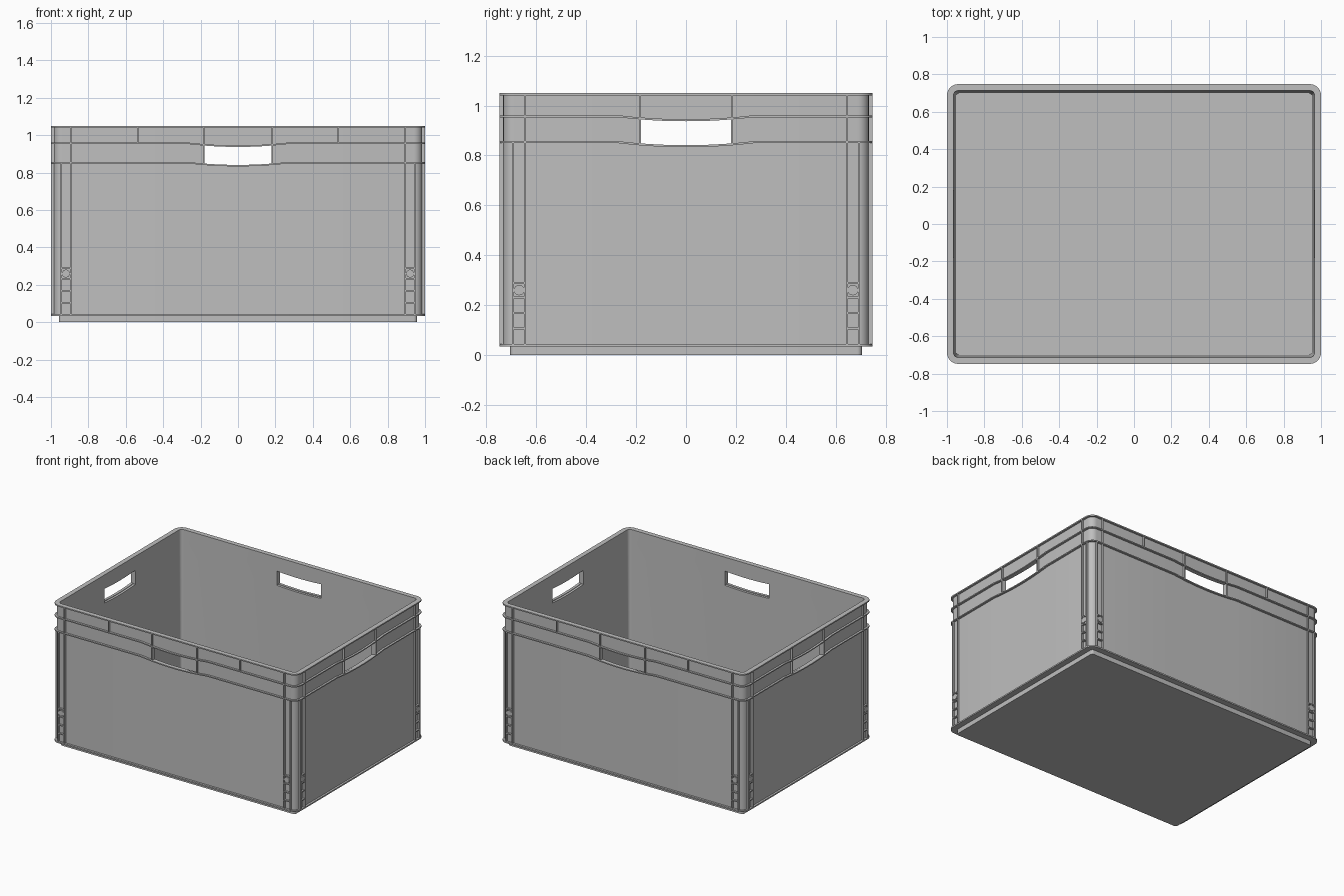
import bpy, bmesh, math
from mathutils import Vector, Matrix

if "Cube" in bpy.data.objects:
    bpy.data.objects.remove(bpy.data.objects["Cube"])

HX, HY, TOP = 1.0, 0.748, 1.05      # half sizes and height
WALL = 0.015                        # depth of the ribs in front of the wall
LOW, HIGH = 0.853, 0.957            # ribs below and above the hand holes
GRIP, DIP_SPAN = 0.18, 0.27

grey = bpy.data.materials.new("light_grey_plastic")
grey.use_nodes = True
colour = (0.52, 0.52, 0.52, 1)
grey.diffuse_color = colour
grey.node_tree.nodes["Principled BSDF"].inputs["Base Color"].default_value = colour


def finish(bm, name):
    bmesh.ops.recalc_face_normals(bm, faces=bm.faces)
    mesh = bpy.data.meshes.new(name)
    bm.to_mesh(mesh)
    bm.free()
    obj = bpy.data.objects.new(name, mesh)
    bpy.context.collection.objects.link(obj)
    mesh.materials.append(grey)
    bpy.ops.object.select_all(action='DESELECT')
    obj.select_set(True)
    bpy.context.view_layer.objects.active = obj
    bpy.ops.object.shade_smooth_by_angle(angle=math.radians(30))
    return obj


def sag(s):
    """Downward curve of the ribs around a hand hole."""
    return 0.016 * max(0.0, 1 - (s / DIP_SPAN) ** 2)


def ring(bm, inset, z, dipped=False):
    """Rounded rectangle with extra points along each side for the curved ribs."""
    r = max(0.06 - inset, 0.018)
    verts = []
    for k in range(4):
        half, out = ((HX, HY) if k % 2 == 0 else (HY, HX))
        half, out = half - inset, out - inset
        turn = Matrix.Rotation(k * math.pi / 2, 3, 'Z')
        for i in range(-9, 10):
            s = i * DIP_SPAN / 9
            drop = sag(s) if dipped else 0
            verts.append(bm.verts.new(turn @ Vector((s, -out, z - drop))))
        for i in range(7):
            a = i / 6 * math.pi / 2
            p = Vector((half - r + r * math.sin(a), -out + r - r * math.cos(a), z))
            verts.append(bm.verts.new(turn @ p))
    return verts


def loft(bm, rings):
    for a, b in zip(rings, rings[1:]):
        for i in range(len(a)):
            j = (i + 1) % len(a)
            bm.faces.new((a[i], a[j], b[j], b[i]))


# Crate body: foot, flange, wall, rim and inside as one lofted shell
bm = bmesh.new()
profile = [(0.043, 0, False), (0.043, 0.034, False), (0, 0.034, False), (0, 0.044, False),
           (WALL, 0.044, False), (WALL, LOW, True), (WALL, HIGH, True),
           (WALL, TOP - 0.009, False), (0, TOP - 0.009, False), (0, TOP, False),
           (0.035, TOP, False), (0.036, HIGH, True), (0.037, LOW, True), (0.048, 0.025, False)]
rings = [ring(bm, *p) for p in profile]
loft(bm, rings)
bm.faces.new(rings[0])
bm.faces.new(rings[-1])

# Hand holes: open the wall between the two ribs and line the opening
holes = []
for f in bm.faces:
    c = f.calc_center_median()
    side = abs(c.x) < GRIP or abs(c.y) < GRIP
    if side and LOW - 0.01 < c.z < HIGH - 0.01 and len(f.verts) == 4:
        holes.append(f)
bmesh.ops.delete(bm, geom=holes, context='FACES')
edges = [e for e in bm.edges if e.is_boundary]
for axis, sign in ((0, 1), (0, -1), (1, 1), (1, -1)):
    size = (HX, HY)[axis]
    loop = [e for e in edges if all(v.co[axis] * sign > size - 0.05 and
                                    abs(v.co[1 - axis]) < GRIP + 0.01 for v in e.verts)]
    bmesh.ops.bridge_loops(bm, edges=loop)
finish(bm, "crate_body")

# Horizontal ribs running all the way round
for name, z in (("lower_rib", LOW), ("upper_rib", HIGH)):
    bm = bmesh.new()
    section = [(0.02, -0.004), (0, -0.004), (0, 0.004), (0.02, 0.004)]
    rs = [ring(bm, inset, z + dz, True) for inset, dz in section]
    loft(bm, rs + rs[:1])
    finish(bm, name)


def side_box(bm, place, s, z0, z1, width):
    """Box standing out of one wall as far as the rim."""
    m = place @ Matrix.Translation((s, 0.0105, (z0 + z1) / 2))
    m = m @ Matrix.Diagonal((width, 0.019, z1 - z0, 1))
    bmesh.ops.create_cube(bm, size=1, matrix=m)


# Upright ribs, corner steps and round bosses on each wall
names = ("front", "left", "back", "right")
for k, name in enumerate(names):
    out = HY if k % 2 == 0 else HX
    inner, outer = (0.895, 0.945) if k % 2 == 0 else (0.645, 0.693)
    place = Matrix.Rotation(k * math.pi / 2, 4, 'Z') @ Matrix.Translation((0, -out, 0))
    uprights = [(GRIP + 0.004, LOW - 0.012, TOP - 0.005), (inner, 0.04, TOP - 0.005),
                (outer, 0.04, LOW)]
    if k % 2 == 0:
        uprights.append((0.535, HIGH, TOP - 0.005))
    ribs, steps = bmesh.new(), bmesh.new()
    mid = (inner + outer) / 2
    for sign in (-1, 1):
        for s, z0, z1 in uprights:
            side_box(ribs, place, sign * s, z0, z1, 0.008)
        for z in (0.105, 0.168, 0.231, 0.288):
            side_box(steps, place, sign * mid, z - 0.004, z + 0.004, outer - inner)
        m = place @ Matrix.Translation((sign * mid, 0.0105, 0.26))
        m = m @ Matrix.Rotation(math.pi / 2, 4, 'X')
        bmesh.ops.create_cone(steps, cap_ends=True, segments=24, radius1=0.021,
                              radius2=0.021, depth=0.019, matrix=m)
    finish(ribs, name + "_upright_ribs")
    finish(steps, name + "_corner_steps")
